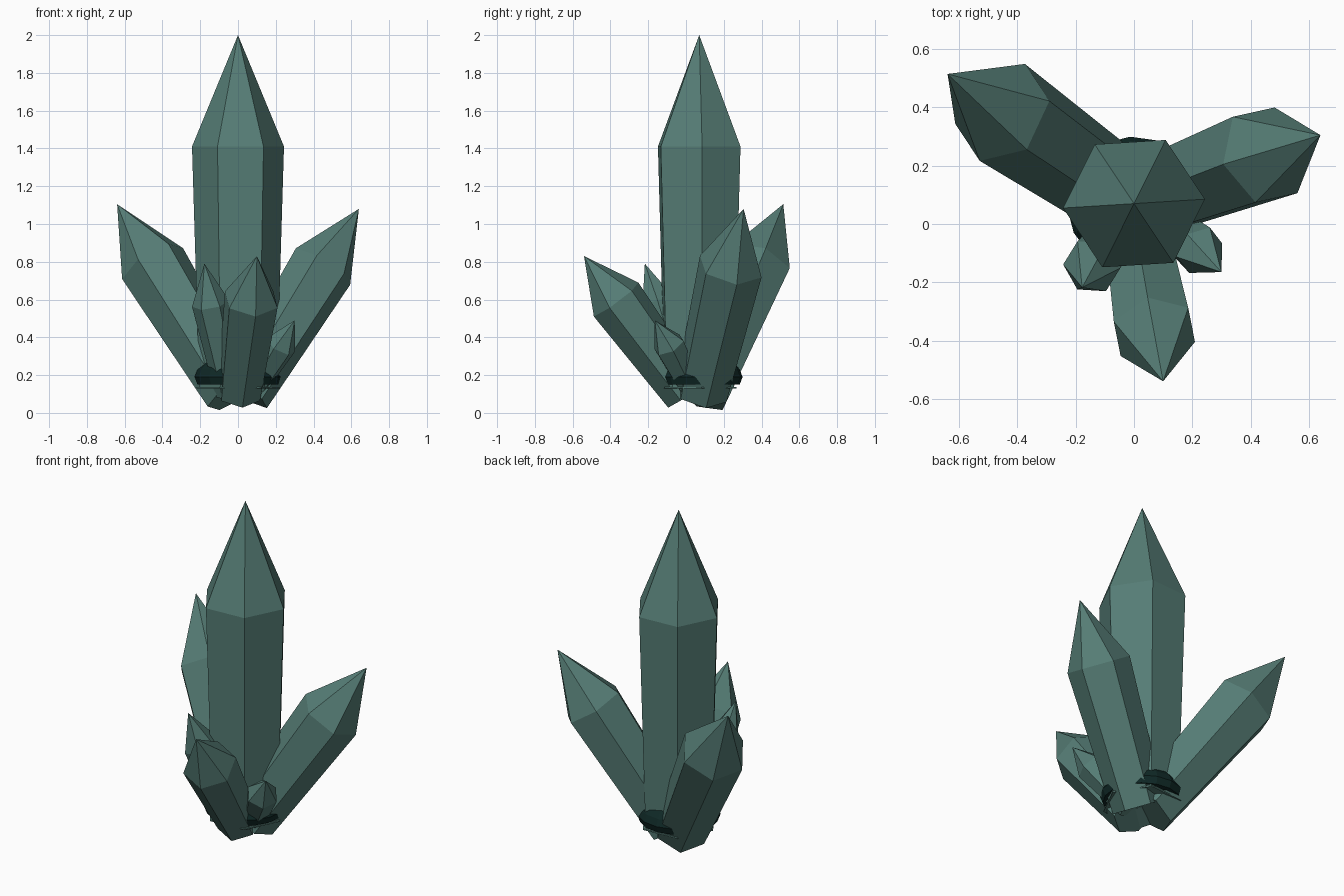
import bpy
import math
from mathutils import Vector, Quaternion

default_cube = bpy.data.objects.get("Cube")
if default_cube:
    bpy.data.objects.remove(default_cube, do_unlink=True)


def make_material(name, rgb):
    mat = bpy.data.materials.new(name)
    mat.use_nodes = True
    colour = (*rgb, 1.0)
    mat.diffuse_color = colour
    mat.node_tree.nodes["Principled BSDF"].inputs["Base Color"].default_value = colour
    return mat


crystal_green = make_material("crystal green", (0.092, 0.205, 0.18))
dark_rock = make_material("dark rock", (0.005, 0.022, 0.02))


def loft(name, rings, material, tip=None):
    """Skin equal-sized rings of points, capping the bottom and closing the top."""
    n = len(rings[0])
    verts = [p for ring in rings for p in ring]
    faces = [tuple(reversed(range(n)))]
    for r in range(len(rings) - 1):
        for i in range(n):
            j = (i + 1) % n
            faces.append((r * n + i, r * n + j, (r + 1) * n + j, (r + 1) * n + i))
    top = (len(rings) - 1) * n
    if tip is None:
        faces.append(tuple(range(top, top + n)))
    else:
        verts.append(tip)
        faces += [(top + i, top + (i + 1) % n, len(verts) - 1) for i in range(n)]
    mesh = bpy.data.meshes.new(name)
    mesh.from_pydata(verts, [], faces)
    mesh.materials.append(material)
    obj = bpy.data.objects.new(name, mesh)
    bpy.context.collection.objects.link(obj)
    return obj


def ring(centre, axis, corner, radius, sides=6):
    """Regular polygon around an axis, with one corner toward the given direction."""
    arm = (corner - axis * corner.dot(axis)).normalized() * radius
    return [centre + Quaternion(axis, math.tau * i / sides) @ arm for i in range(sides)]


def crystal(name, base, shoulder, tip, corner, base_radius, shoulder_radius):
    base, shoulder, tip, corner = map(Vector, (base, shoulder, tip, corner))
    axis = (tip - base).normalized()
    loft(name, [ring(base, axis, corner, base_radius),
                ring(shoulder, axis, corner, shoulder_radius)], crystal_green, tip)


# Crystals: base, shoulder and tip centres, corner direction, two radii
crystal("main_crystal", (0, 0.07, 0.13), (0, 0.07, 1.41), (0, 0.07, 2),
        (0.24, 0.015, 0), 0.205, 0.244)
crystal("back_right_crystal", (-0.03, 0.09, 0.10), (-0.452, 0.383, 0.79),
        (-0.64, 0.515, 1.105), (0.152, 0.047, 0.10), 0.15, 0.185)
crystal("back_left_crystal", (0.035, 0.08, 0.105), (0.45, 0.237, 0.775),
        (0.64, 0.305, 1.08), (-0.13, -0.027, 0.115), 0.145, 0.176)
crystal("front_crystal", (0.005, 0, 0.10), (0.07, -0.37, 0.60),
        (0.10, -0.54, 0.83), (0.02, -0.10, -0.11), 0.12, 0.15)
crystal("small_right_crystal", (-0.04, 0.0, 0.10), (-0.145, -0.145, 0.58),
        (-0.178, -0.218, 0.79), (-0.09, 0.01, -0.03), 0.08, 0.1)
crystal("small_left_crystal", (0.07, 0.04, 0.10), (0.225, -0.09, 0.36),
        (0.30, -0.165, 0.49), (0.06, 0.02, -0.03), 0.06, 0.088)

# Dark rock collar around the foot of the main crystal, with a thin plate beneath
up, side = Vector((0, 0, 1)), Vector((1, 0.06, 0))
collar = [(0.215, 0.15), (0.23, 0.19), (0.215, 0.23), (0.18, 0.27)]
loft("rock_collar", [ring(Vector((0, 0.07, z)), up, side, r, 16) for r, z in collar],
     dark_rock)
loft("base_plate", [ring(Vector((0, 0.07, z)), up, side, 0.22) for z in (0.128, 0.136)],
     crystal_green)
